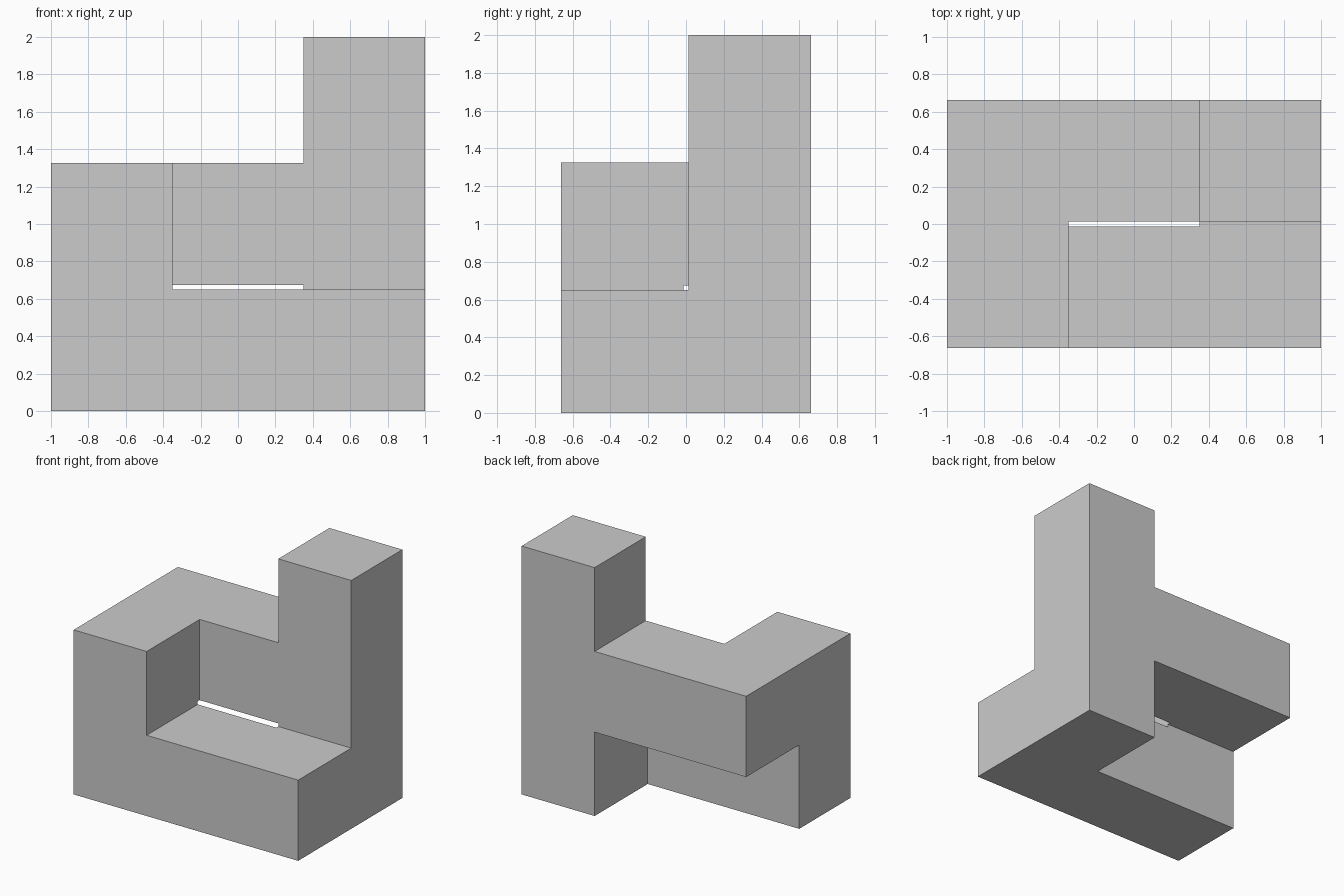
import bpy, bmesh
from math import radians
from itertools import product

if "Cube" in bpy.data.objects:
    bpy.data.objects.remove(bpy.data.objects["Cube"])

CELL, PITCH = 0.65, 0.675          # bar thickness and spacing (leaves a thin clearance)
ORIGIN = (-1.0, -0.6625, 0.0)

# Bars as (first cell, last cell) on a 3 x 2 x 3 grid
BARS = [
    ((0, 0, 0), (2, 0, 0)),        # front base bar
    ((0, 0, 0), (0, 0, 1)),        # front left column
    ((0, 0, 1), (0, 1, 1)),        # left link to the back
    ((0, 1, 1), (2, 1, 1)),        # raised back bar
    ((2, 1, 0), (2, 1, 2)),        # tall back right column
    ((2, 0, 0), (2, 1, 0)),        # right link to the front
]


def coord(i, axis):
    """Grid line i: even lines start a cell, odd lines end it."""
    return ORIGIN[axis] + (i // 2) * PITCH + (i % 2) * CELL


# Slots filled by the bars (even = cell, odd = clearance between cells)
filled = set()
for a, b in BARS:
    filled.update(product(*(range(2 * p, 2 * q + 1) for p, q in zip(a, b))))

# Skin the filled slots with only their exposed faces
bm = bmesh.new()
verts = {}


def vert(key):
    if key not in verts:
        verts[key] = bm.verts.new([coord(k, ax) for ax, k in enumerate(key)])
    return verts[key]


for slot in filled:
    for axis, side in product(range(3), (0, 1)):
        near = list(slot)
        near[axis] += 2 * side - 1
        if tuple(near) in filled:
            continue
        u, v = (axis + 1) % 3, (axis + 2) % 3
        loop = []
        for du, dv in ((0, 0), (1, 0), (1, 1), (0, 1)):
            k = list(slot)
            k[axis] += side
            k[u] += du
            k[v] += dv
            loop.append(vert(tuple(k)))
        bm.faces.new(loop if side else loop[::-1])

# Merge coplanar faces into clean flat sides
bmesh.ops.dissolve_limit(bm, angle_limit=radians(1), verts=bm.verts[:], edges=bm.edges[:])
mesh = bpy.data.meshes.new("interlocking_block")
bm.to_mesh(mesh)
bm.free()
bpy.context.collection.objects.link(bpy.data.objects.new("interlocking_block", mesh))
